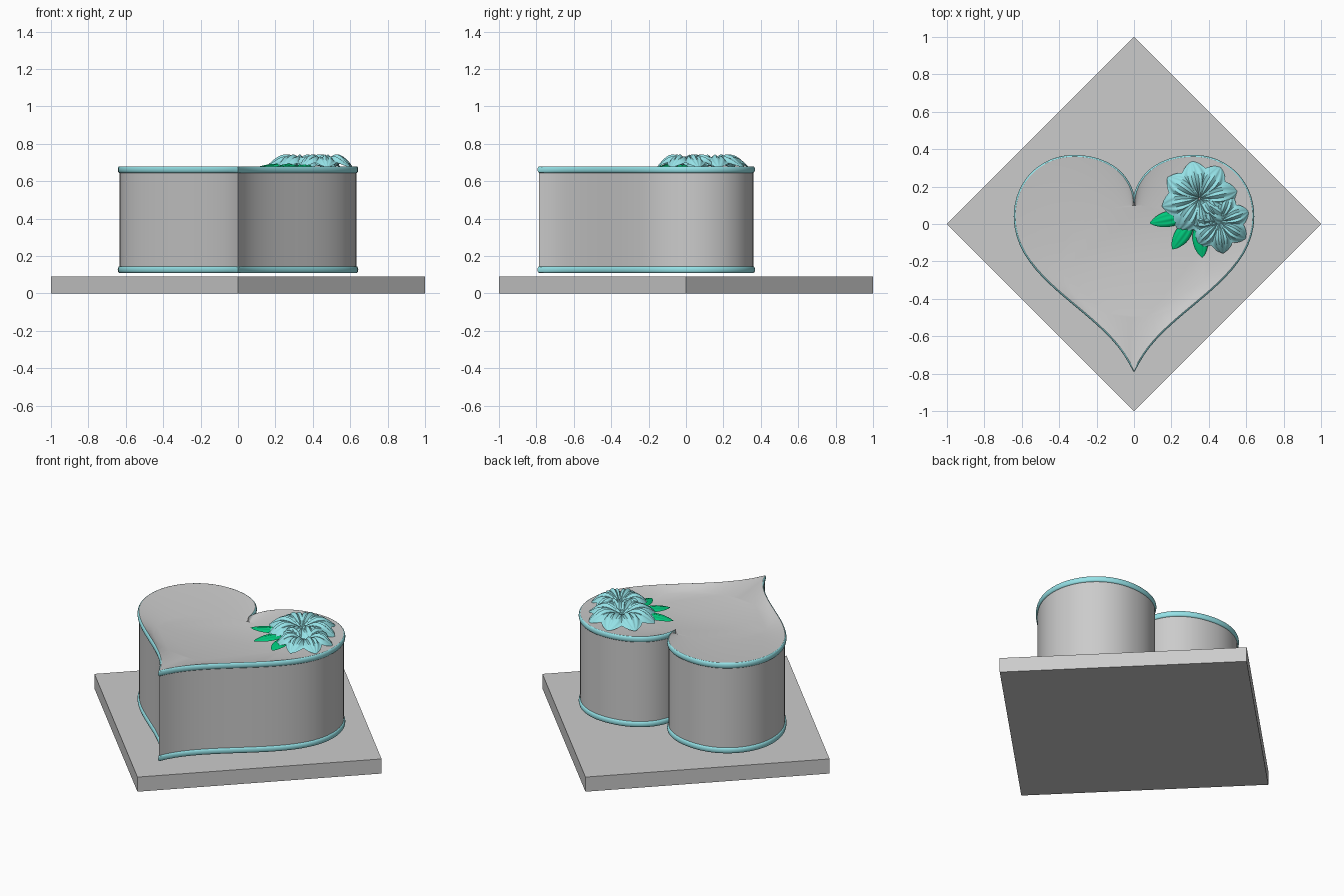
import bpy, bmesh, math
from mathutils import Vector
from mathutils.geometry import interpolate_bezier

if "Cube" in bpy.data.objects:
    bpy.data.objects.remove(bpy.data.objects["Cube"])


def material(name, rgb):
    m = bpy.data.materials.new(name)
    m.diffuse_color = (*rgb, 1)
    m.use_nodes = True
    m.node_tree.nodes["Principled BSDF"].inputs["Base Color"].default_value = m.diffuse_color
    return m


TEAL = material("teal_icing", (0.30, 0.76, 0.80))
GREEN = material("leaf_green", (0.0, 0.58, 0.20))


def finish(bm, name, mat=None, angle=40):
    bmesh.ops.recalc_face_normals(bm, faces=bm.faces[:])
    me = bpy.data.meshes.new(name)
    bm.to_mesh(me)
    bm.free()
    ob = bpy.data.objects.new(name, me)
    bpy.context.collection.objects.link(ob)
    if mat:
        me.materials.append(mat)
    bpy.ops.object.select_all(action='DESELECT')
    ob.select_set(True)
    bpy.context.view_layer.objects.active = ob
    bpy.ops.object.shade_smooth_by_angle(angle=math.radians(angle))
    return ob


# Heart outline: half traced with bezier segments, then mirrored
def heart_points(n=20):
    segs = [((0, .1), (.01, .27), (.15, .36), (.32, .36)),
            ((.32, .36), (.5, .36), (.634, .22), (.634, .04)),
            ((.634, .04), (.634, -.32), (.12, -.47), (0, -.785))]
    half = []
    for s in segs:
        pts = interpolate_bezier(*[Vector((*p, 0)) for p in s], n + 1)
        half += pts[:-1]
    half.append(Vector((0, -.785, 0)))
    return half + [Vector((-p.x, p.y, 0)) for p in half[-2:0:-1]]


HEART = heart_points()
N = len(HEART)


def heart_ring(bm, offset, z):
    ring = []
    for i, p in enumerate(HEART):
        t = (HEART[(i + 1) % N] - HEART[i - 1]).normalized()
        ring.append(bm.verts.new((p.x - t.y * offset, p.y + t.x * offset, z)))
    return ring


def ellipse_ring(bm, z):
    ring = []
    for p in HEART:
        a = math.atan2(p.y + .2, p.x)
        ring.append(bm.verts.new((.395 * math.cos(a), -.2 + .3 * math.sin(a), z)))
    return ring


def bridge(bm, rings, closed=False):
    pairs = list(zip(rings, rings[1:]))
    if closed:
        pairs.append((rings[-1], rings[0]))
    for a, b in pairs:
        for i in range(N):
            j = (i + 1) % N
            bm.faces.new((a[i], a[j], b[j], b[i]))


# Square board, turned on its corner
bm = bmesh.new()
lo, hi = [[bm.verts.new((x, y, z)) for x, y in ((1, 0), (0, 1), (-1, 0), (0, -1))]
          for z in (0, .092)]
bm.faces.new(lo)
bm.faces.new(hi)
for i in range(4):
    j = (i + 1) % 4
    bm.faces.new((lo[i], lo[j], hi[j], hi[i]))
finish(bm, "cake_board", angle=30)

# Heart body: straight side, shallow dish to a flat oval at each end
bm = bmesh.new()
rings = [ellipse_ring(bm, .14), heart_ring(bm, 0, .11),
         heart_ring(bm, 0, .68), ellipse_ring(bm, .65)]
bridge(bm, rings)
bm.faces.new(rings[0])
bm.faces.new(rings[-1])
finish(bm, "heart_body")

# Icing trims around the top and bottom edges
for name, zc in (("top_trim", .6625), ("bottom_trim", .1275)):
    bm = bmesh.new()
    prof = [math.radians(-90 + 22.5 * k) for k in range(9)]
    bridge(bm, [heart_ring(bm, .009 * math.cos(a), zc + .0175 * math.sin(a))
                for a in prof])
    finish(bm, name, TEAL, 60)


# Ribbed, arched petal or leaf added to a bmesh
def petal(bm, cx, cy, z0, ang, start, length, width, height, ribs, nu=12, nv=16):
    d = Vector((math.cos(ang), math.sin(ang)))
    s = Vector((-d.y, d.x))
    grid = []
    for i in range(nu + 1):
        u = i / nu
        w = width * (.06 + .94 * math.sin(math.pi * u ** 1.2) ** .8) if i < nu else .002
        row = []
        for j in range(nv + 1):
            v = -1 + 2 * j / nv
            q = Vector((cx, cy)) + d * (start + u * (length - start)) + s * (w * v)
            arch = math.sin(math.pi * (.08 + .92 * u))
            z = z0 + arch * (height * (1 - .6 * v * v)
                             + .10 * height * math.cos(v * math.pi * ribs))
            row.append(bm.verts.new((q.x, q.y, z)))
        grid.append(row)
    for a, b in zip(grid, grid[1:]):
        for j in range(nv):
            bm.faces.new((a[j], a[j + 1], b[j + 1], b[j]))


# Two blossoms: outer petals with a smaller inner whorl
for name, cx, cy, r, n, turn in (("large_blossom", .35, .135, .205, 8, .2),
                                 ("small_blossom", .455, .01, .168, 7, .35)):
    bm = bmesh.new()
    for k in range(n):
        a = turn + k * math.tau / n
        petal(bm, cx, cy, .675, a, .01, r, r * .36, .062, 4)
        petal(bm, cx, cy, .685, a + math.pi / n, .006, r * .5, r * .16, .03, 2, 8, 8)
    finish(bm, name, TEAL, 50)

# Three leaves
bm = bmesh.new()
for tx, ty in ((.085, .005), (.205, -.135), (.365, -.18)):
    ox, oy = .34, .06
    petal(bm, ox, oy, .672, math.atan2(ty - oy, tx - ox), .02,
          math.hypot(tx - ox, ty - oy), .042, .02, 3)
finish(bm, "leaves", GREEN, 50)
